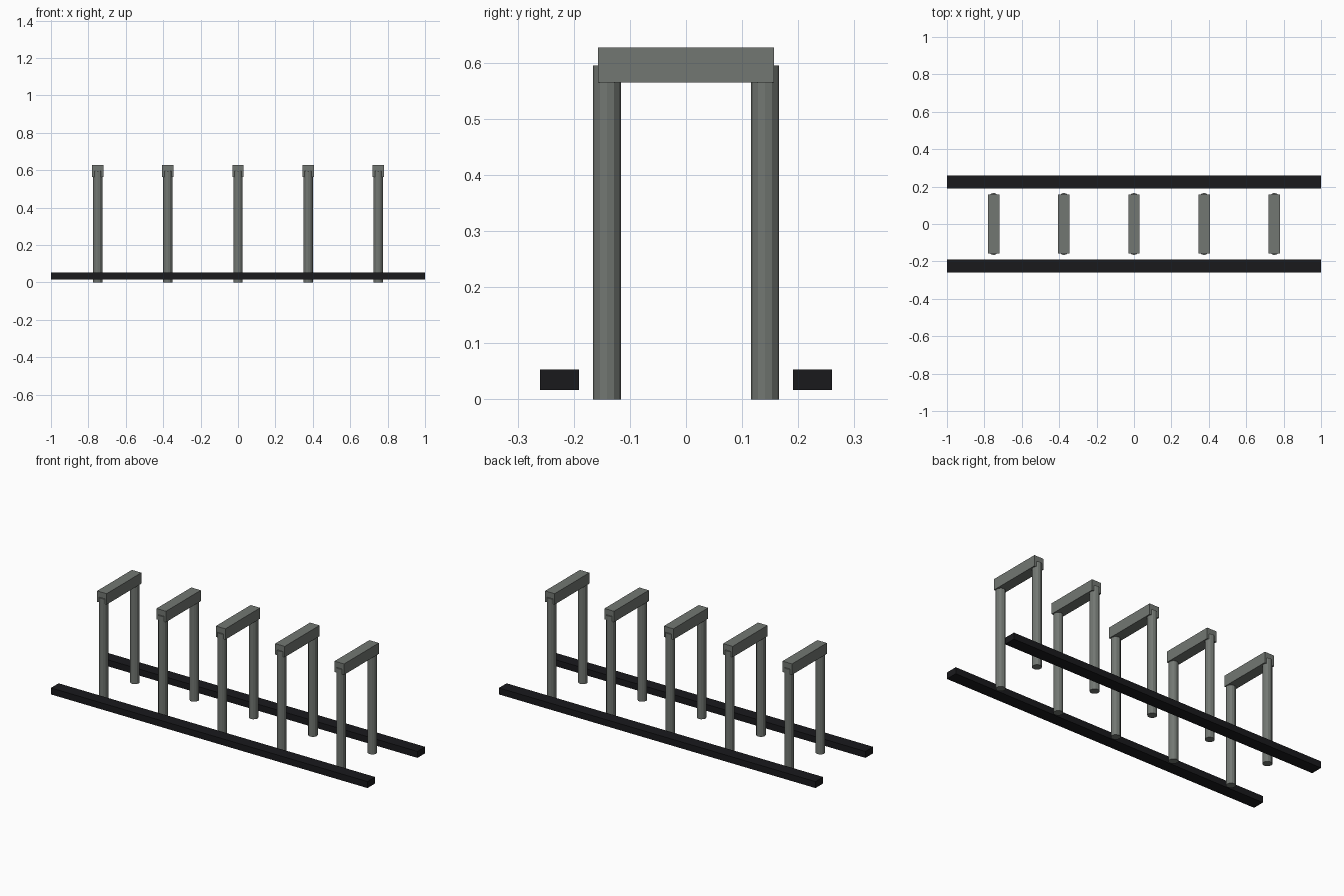
import bpy
import math

if "Cube" in bpy.data.objects:
    bpy.data.objects.remove(bpy.data.objects["Cube"])


def material(name, color):
    mat = bpy.data.materials.new(name)
    mat.diffuse_color = (*color, 1.0)
    mat.use_nodes = True
    mat.node_tree.nodes["Principled BSDF"].inputs["Base Color"].default_value = mat.diffuse_color
    return mat


steel = material("galvanised_steel", (0.17, 0.185, 0.17))
black = material("black_rail", (0.01, 0.01, 0.012))


def box(name, center, size, mat):
    bpy.ops.mesh.primitive_cube_add(size=1, location=center)
    obj = bpy.context.object
    obj.name = name
    obj.scale = size
    bpy.ops.object.transform_apply(location=False, rotation=False, scale=True)
    obj.data.materials.append(mat)


def post(name, x, y, radius=0.025, height=0.595):
    bpy.ops.mesh.primitive_cylinder_add(
        vertices=12, radius=radius, depth=height, location=(x, y, height / 2))
    obj = bpy.context.object
    obj.name = name
    obj.data.materials.append(mat_post)


mat_post = steel

# Five hoops: two round posts joined by a square top bar
for i in range(5):
    x = (i - 2) * 0.375
    for side, label in ((-1, "front"), (1, "back")):
        post(f"{label}_post_{i + 1}", x, side * 0.141)
    box(f"top_bar_{i + 1}", (x, 0, 0.596), (0.06, 0.314, 0.062), steel)

# Long ground rails either side of the hoops
for side, label in ((-1, "front"), (1, "back")):
    box(f"{label}_rail", (0, side * 0.2255, 0.035), (2.0, 0.069, 0.037), black)
